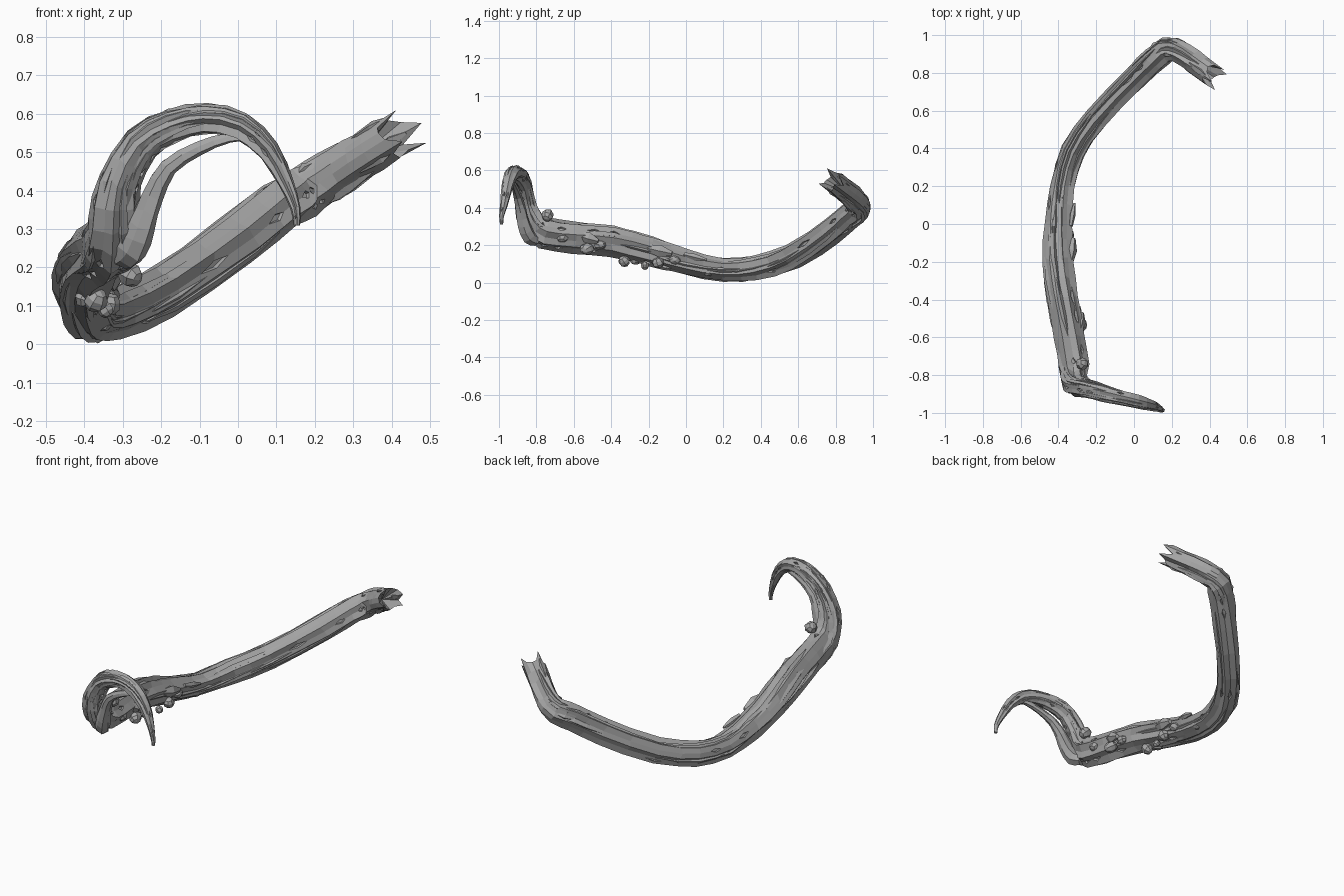
import bpy, bmesh, math, random
from mathutils import Vector, Matrix

if "Cube" in bpy.data.objects:
    bpy.data.objects.remove(bpy.data.objects["Cube"])

random.seed(11)
bark = bpy.data.materials.new("grey bark")
bark.diffuse_color = (0.38, 0.38, 0.38, 1)
bark.use_nodes = True
bark.node_tree.nodes["Principled BSDF"].inputs["Base Color"].default_value = bark.diffuse_color

# Centre line of the branch: x, y, z, radius (torn end to hook tip)
PATH = [(.405, .79, .54, .058), (.31, .86, .483, .058), (.235, .91, .435, .06),
        (.175, .922, .398, .064), (.11, .872, .36, .064), (.0, .77, .273, .062),
        (-.2, .565, .137, .06),
        (-.325, .385, .08, .06), (-.38, .2, .07, .058), (-.4, 0, .108, .063),
        (-.405, -.2, .168, .071), (-.38, -.4, .222, .074), (-.345, -.6, .243, .075),
        (-.325, -.75, .262, .074), (-.322, -.825, .32, .064), (-.31, -.855, .42, .052),
        (-.255, -.87, .52, .046), (-.17, -.892, .57, .042), (-.08, -.915, .588, .037),
        (.01, -.938, .568, .034), (.08, -.957, .505, .027), (.125, -.973, .42, .019),
        (.15, -.986, .355, .012), (.153, -.985, .31, .008)]


def resample(points, per):
    """Smooth curve through the points, with radius as fourth value."""
    p = [Vector(q) for q in points]
    p = [2 * p[0] - p[1]] + p + [2 * p[-1] - p[-2]]
    out = []
    for i in range(1, len(p) - 2):
        a, b, c, d = p[i - 1:i + 3]
        for k in range(per):
            t = k / per
            out.append(.5 * (2 * b + (c - a) * t + (2 * a - 5 * b + 4 * c - d) * t * t
                             + (3 * b - a - 3 * c + d) * t ** 3))
    return out + [p[-2]]


def frames(pts):
    """Centre, side, up, radius and direction at each point, without twist."""
    pos = [q.to_3d() for q in pts]
    up, res = Vector((.1, .2, 1)), []
    for i, c in enumerate(pos):
        t = (pos[min(i + 1, len(pos) - 1)] - pos[max(i - 1, 0)]).normalized()
        up = (up - t * up.dot(t)).normalized()
        res.append((c, t.cross(up), up.copy(), pts[i].w, t))
    return res


def finish(name, bm):
    bmesh.ops.recalc_face_normals(bm, faces=bm.faces)
    mesh = bpy.data.meshes.new(name)
    bm.to_mesh(mesh)
    bm.free()
    mesh.materials.append(bark)
    ob = bpy.data.objects.new(name, mesh)
    bpy.context.collection.objects.link(ob)
    return ob


def tube(name, pts, sides, rough=0.0, torn=False, pits=0):
    """Ridged tube along a path; optional jagged open end and pits."""
    bm = bmesh.new()
    ridge = [random.uniform(-rough, rough) for j in range(sides)]
    rings = []
    for i, (c, s, u, r, t) in enumerate(frames(pts)):
        ring = []
        for j in range(sides):
            # every other column stands out as a lengthwise ridge
            ridge[j] = (.72 * ridge[j] + random.uniform(-rough, rough) * .5
                        + rough * (.2 if j % 2 else -.14))
            a = math.tau * j / sides + i * .03
            v = c + (s * math.cos(a) + u * math.sin(a)) * r * (1 + ridge[j])
            if i > 1:
                v += t * random.uniform(-.15, .15) * r
            if torn and i == 0:
                v -= t * (.055 if j % 4 == 1 else random.uniform(-.02, .015))
            ring.append(bm.verts.new(v))
        rings.append(ring)
    for a, b in zip(rings, rings[1:]):
        for j in range(sides):
            k = (j + 1) % sides
            bm.faces.new((a[j], a[k], b[k], b[j]))
    bm.faces.new(rings[-1])
    if torn:      # hollow inside the broken end
        core = bm.verts.new(frames(pts)[2][0])
        for j in range(sides):
            bm.faces.new((rings[0][j], core, rings[0][(j + 1) % sides]))
    else:
        bm.faces.new(rings[0])
    bmesh.ops.recalc_face_normals(bm, faces=bm.faces)
    if pits:      # lens-shaped hollows cut around scattered points
        spots = [v for ring in rings[5:46] for v in ring[::2]]
        cut = bmesh.ops.bevel(bm, geom=random.sample(spots, pits), offset=36,
                              offset_type='PERCENT', segments=1, affect='VERTICES')
        bmesh.ops.inset_individual(bm, faces=cut['faces'], thickness=.003, depth=-.01)
    return finish(name, bm)


main = resample(PATH, 2)
tube("branch", main, 14, .16, torn=True, pits=60)

# Loose second strand under the hook
tube("hook_strand", resample([(-.30, -.80, .23, .035), (-.275, -.84, .25, .04),
                              (-.25, -.865, .31, .036), (-.222, -.88, .385, .03),
                              (-.18, -.9, .46, .024),
                              (-.1, -.915, .51, .018), (-.02, -.93, .537, .014),
                              (.05, -.945, .535, .006)], 2), 7, .14)

# Bark strips lying along the branch
fr = frames(main)
for n in range(64):
    start = random.randint(1, len(fr) - 12)
    count = random.randint(3, 7)
    ang = random.uniform(0, math.tau)
    strip = []
    for k in range(count):
        c, s, u, r, t = fr[start + k]
        a = ang + k * .07
        thick = (.05 + .2 * math.sin(math.pi * k / (count - 1))) * r
        p = c + (s * math.cos(a) + u * math.sin(a)) * r * .9
        strip.append(Vector((*p, thick)))
    tube("bark_strip", strip, 4, .12)

# Splinters at the torn end
for a, length in ((.4, .045), (2.2, .05), (4.3, .04)):
    c, s, u, r, t = fr[1]
    out = s * math.cos(a) + u * math.sin(a)
    base = c + out * r * .8 - t * .03
    tip = base - t * length + out * .004
    tube("splinter", [Vector((*(base + t * .08), .012)), Vector((*base, .02)),
                      Vector((*tip, .004))], 4, .1)

# Knobs: x, y, z, radius, stretch along y
KNOBS = [(-.275, -.74, .36, .034, 1), (-.37, -.33, .115, .032, 1),
         (-.335, -.15, .105, .03, 1.1), (-.28, -.53, .18, .032, 1.3),
         (-.345, -.22, .09, .022, 1), (-.35, .12, .052, .02, 1.3),
         (-.275, -.66, .24, .026, 1.3), (-.34, -.06, .12, .024, 1.4),
         (-.4, -.27, .12, .026, 1.2), (-.3, -.46, .2, .024, 1.4)]
for x, y, z, r, stretch in KNOBS:
    bm = bmesh.new()
    bmesh.ops.create_uvsphere(bm, u_segments=7, v_segments=5, radius=r)
    turn = Matrix.Rotation(random.uniform(0, 3), 3, Vector((1, .6, .3)))
    for v in bm.verts:
        v.co = turn @ (v.co * random.uniform(.94, 1.05))
        v.co.y *= stretch
    bmesh.ops.translate(bm, verts=bm.verts, vec=(x, y, z))
    finish("knob", bm)

# Broken bark slivers standing off the inner side: centre, length, width
for x, y, z, length, width in ((-.33, -.14, .17, .13, .03), (-.325, .05, .135, .12, .018),
                               (-.285, -.52, .235, .1, .03)):
    a, b = Vector((x - .01, y - length / 2, z + .015)), Vector((x + .01, y + length / 2, z - .015))
    tube("bark_sliver", [Vector((*a, width * .6)), Vector((x, y, z, width)),
                         Vector((*b, width * .4))], 5, .2)
